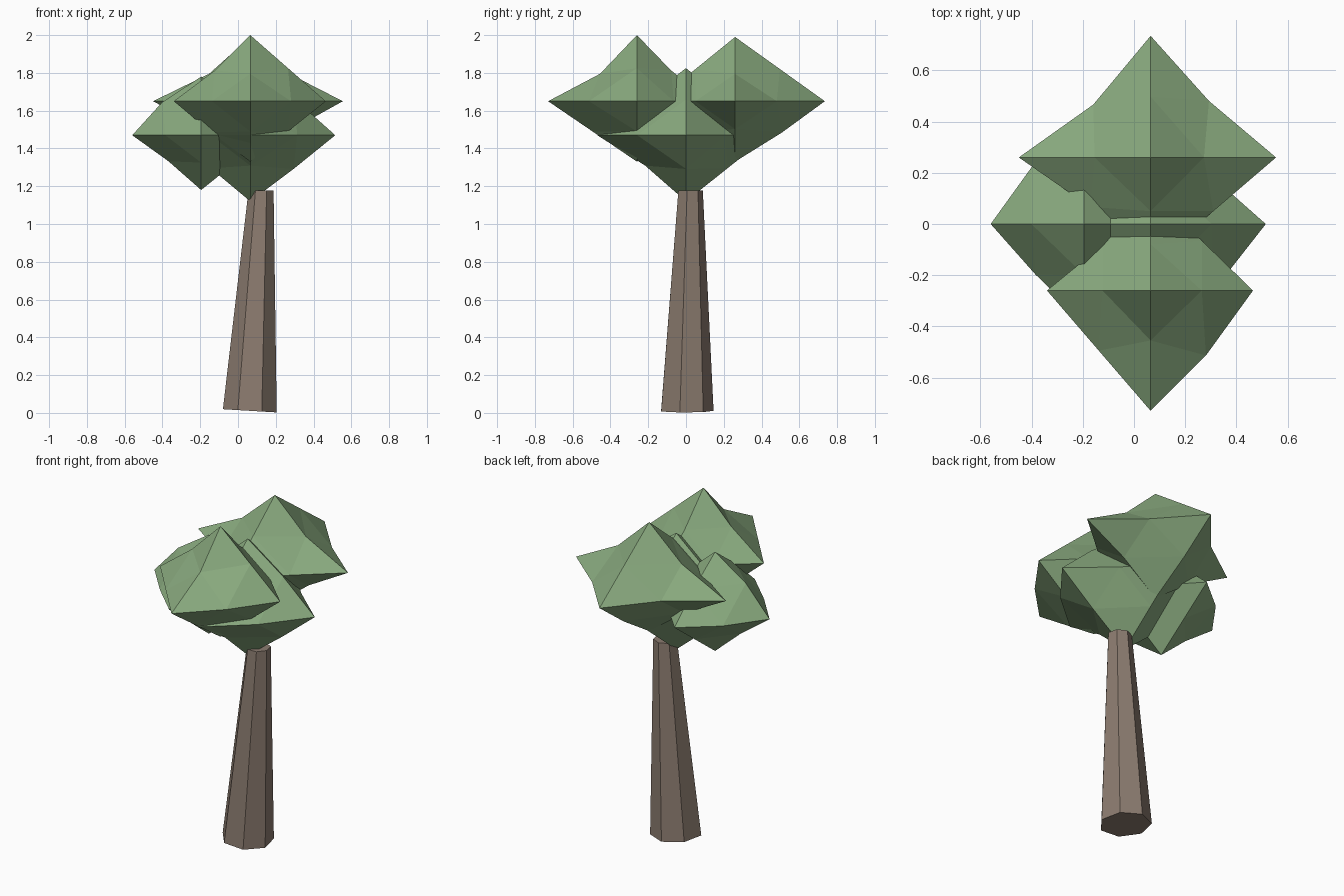
import bpy, bmesh, math
from mathutils import Vector

if "Cube" in bpy.data.objects:
    bpy.data.objects.remove(bpy.data.objects["Cube"])


def material(name, rgb):
    m = bpy.data.materials.new(name)
    m.diffuse_color = (*rgb, 1)
    m.use_nodes = True
    m.node_tree.nodes["Principled BSDF"].inputs["Base Color"].default_value = m.diffuse_color
    return m


def finish(name, bm, mat):
    bmesh.ops.recalc_face_normals(bm, faces=bm.faces)
    me = bpy.data.meshes.new(name)
    bm.to_mesh(me)
    bm.free()
    me.materials.append(mat)
    ob = bpy.data.objects.new(name, me)
    bpy.context.collection.objects.link(ob)
    return ob


leaf = material("leaf", (0.25, 0.40, 0.21))
bark = material("bark", (0.26, 0.20, 0.16))

DIRS = {"x": (-1, 0, 0), "X": (1, 0, 0), "y": (0, -1, 0),
        "Y": (0, 1, 0), "z": (0, 0, -1), "Z": (0, 0, 1)}


# Leaf clump: octahedron with uneven tips, each face split in four,
# and edge midpoints pushed in or out by the given factors
def clump(name, centre, reach, bumps):
    bm = bmesh.new()
    c = Vector(centre)
    off = {k: Vector(DIRS[k]) * r for k, r in zip("xXyYzZ", reach)}
    tip = {k: bm.verts.new(c + v) for k, v in off.items()}
    mid = {}
    for a, b in [(p, q) for g, h in ("xX yY".split(), "xX zZ".split(), "yY zZ".split())
                 for p in g for q in h]:
        mid[a + b] = bm.verts.new(c + (off[a] + off[b]) / 2 * bumps.get(a + b, 1))
    for a in "xX":
        for b in "yY":
            for d in "zZ":
                ab, ad, bd = mid[a + b], mid[a + d], mid[b + d]
                for f in ((tip[a], ab, ad), (tip[b], bd, ab),
                          (tip[d], ad, bd), (ab, bd, ad)):
                    bm.faces.new(f)
    return finish(name, bm, leaf)


# Reach order: -x, +x, -y, +y, -z, +z; capitals in bumps mean the positive side
clump("front_foliage", (0.065, -0.26, 1.65), (0.405, 0.40, 0.47, 0.39, 0.32, 0.35),
      {"yZ": 0.83, "xZ": 0.93, "Xy": 1.08, "xY": 0.92, "YZ": 0.93, "xz": 1.03})
clump("back_foliage", (0.065, 0.26, 1.65), (0.515, 0.49, 0.42, 0.475, 0.32, 0.34),
      {"xZ": 0.85, "XZ": 0.85, "xY": 0.87, "XY": 0.93, "xy": 0.92, "Yz": 1.04,
       "xz": 0.92, "Xz": 0.92})
clump("middle_foliage", (0.065, 0, 1.47), (0.42, 0.45, 0.47, 0.44, 0.35, 0.355),
      {"Xz": 1.02, "yz": 0.92, "XY": 0.95, "Xy": 1.1, "XZ": 1.06})
clump("left_foliage", (-0.195, 0, 1.47), (0.365, 0.36, 0.38, 0.39, 0.29, 0.31),
      {"xz": 0.95, "xZ": 1.13, "xy": 1.04, "xY": 1.13, "yZ": 1.05, "YZ": 1.05})

# Trunk: leaning, tapered seven-sided column with a slightly tilted base
bm = bmesh.new()
rings = []
for cx, cy, z, r, tilt in ((0.0625, 0, 0.011, 0.146, -0.06), (0.122, 0.021, 1.178, 0.068, 0)):
    ring = []
    for i in range(7):
        a = math.pi / 2 + i * math.tau / 7
        dx = r * math.cos(a)
        ring.append(bm.verts.new((cx + dx, cy + r * math.sin(a), z + tilt * dx)))
    rings.append(ring)
    bm.faces.new(ring)
for i in range(7):
    j = (i + 1) % 7
    bm.faces.new((rings[0][i], rings[0][j], rings[1][j], rings[1][i]))
finish("trunk", bm, bark)
